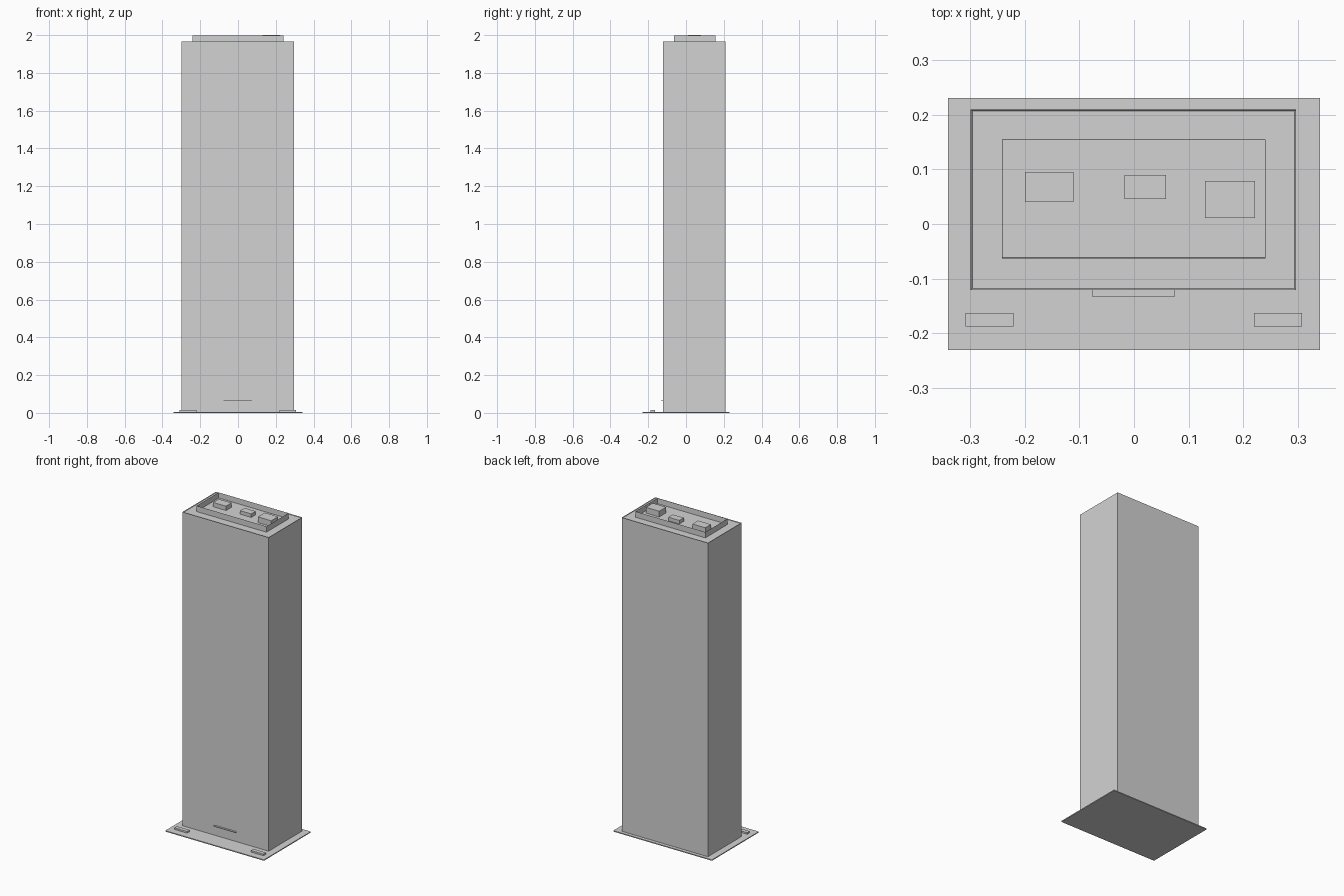
import bpy
import bmesh
from mathutils import Vector

old = bpy.data.objects.get("Cube")
if old:
    bpy.data.objects.remove(old, do_unlink=True)

GREY = (0.65, 0.65, 0.65, 1.0)
concrete = bpy.data.materials.new("pale_grey")
concrete.use_nodes = True
concrete.diffuse_color = GREY
concrete.node_tree.nodes["Principled BSDF"].inputs["Base Color"].default_value = GREY


def block(name, x, y, z, rim=0, recess=0):
    """Box from (min, max) ranges; a rim leaves a thin wall around a sunken top."""
    bm = bmesh.new()
    bmesh.ops.create_cube(bm, size=1)
    for v in bm.verts:
        v.co = Vector(r[0] if c < 0 else r[1] for c, r in zip(v.co, (x, y, z)))
    bm.normal_update()
    if rim:
        top = max(bm.faces, key=lambda f: f.calc_center_median().z)
        bmesh.ops.inset_region(bm, faces=[top], thickness=rim)
        for v in top.verts:
            v.co.z -= recess
    bmesh.ops.recalc_face_normals(bm, faces=bm.faces)
    mesh = bpy.data.meshes.new(name)
    bm.to_mesh(mesh)
    bm.free()
    mesh.materials.append(concrete)
    obj = bpy.data.objects.new(name, mesh)
    bpy.context.collection.objects.link(obj)
    return obj


ROOF = 1.962

# Ground slab and tower shaft with a slim lip around the roof
block("ground_slab", (-0.341, 0.341), (-0.231, 0.231), (0, 0.006))
block("tower", (-0.299, 0.297), (-0.121, 0.21), (0.006, 1.966), 0.004, 0.004)

# Thin-walled screen on the roof
block("roof_screen", (-0.242, 0.241), (-0.063, 0.155), (ROOF, 1.998), 0.002, 0.034)

# Rooftop plant units
units = {
    "left": ((0.13, 0.222), (0.011, 0.079), 0.038),
    "middle": ((-0.017, 0.059), (0.046, 0.09), 0.024),
    "right": ((-0.2, -0.111), (0.04, 0.095), 0.029),
}
for side, (x, y, height) in units.items():
    block("roof_unit_" + side, x, y, (ROOF, ROOF + height))

# Entrance canopy
block("entrance_canopy", (-0.077, 0.075), (-0.133, -0.12), (0.065, 0.069))

# Planters on either side of the entrance
for side, x in (("left", 0.264), ("right", -0.265)):
    block("planter_" + side, (x - 0.044, x + 0.044), (-0.188, -0.163), (0.006, 0.016))
